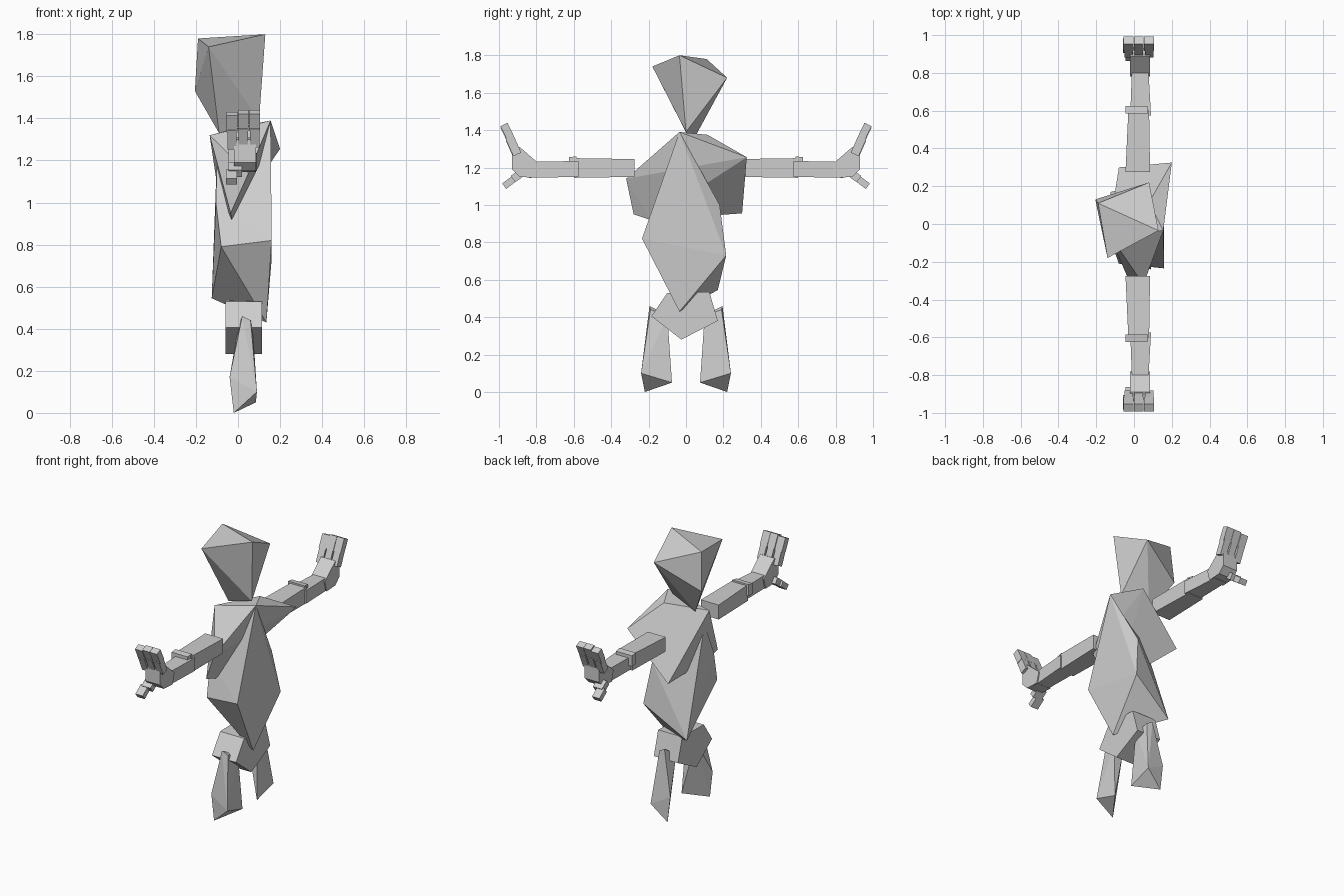
import bpy, bmesh, math
from mathutils import Vector

if "Cube" in bpy.data.objects:
    bpy.data.objects.remove(bpy.data.objects["Cube"])

mat = bpy.data.materials.new("plain grey")
mat.diffuse_color = (0.62, 0.62, 0.62, 1)
mat.use_nodes = True
mat.node_tree.nodes["Principled BSDF"].inputs["Base Color"].default_value = mat.diffuse_color


def hull(name, pts, side=1):
    """Faceted convex block around a few corner points; side=-1 mirrors in y."""
    bm = bmesh.new()
    for x, y, z in pts:
        bm.verts.new((x, y * side, z))
    res = bmesh.ops.convex_hull(bm, input=bm.verts[:])
    junk = [v for v in bm.verts if not v.link_faces]
    bmesh.ops.delete(bm, geom=junk, context='VERTS')
    bmesh.ops.dissolve_limit(bm, angle_limit=math.radians(1),
                             verts=bm.verts[:], edges=bm.edges[:])
    bmesh.ops.recalc_face_normals(bm, faces=bm.faces[:])
    me = bpy.data.meshes.new(name)
    bm.to_mesh(me)
    bm.free()
    me.materials.append(mat)
    ob = bpy.data.objects.new(name, me)
    bpy.context.collection.objects.link(ob)
    return ob


def prism(name, yz, x0, x1, side=1):
    """Side profile pushed across x."""
    return hull(name, [(x, y, z) for y, z in yz for x in (x0, x1)], side)


def rod(name, a, b, t, x0, x1, side=1):
    """Box of thickness t running from a to b in the yz plane."""
    a, b = Vector(a), Vector(b)
    d = (b - a).normalized()
    n = Vector((-d.y, d.x)) * t / 2
    prism(name, [a + n, a - n, b - n, b + n], x0, x1, side)


def sleeve(name, ya, ra, yb, rb, side=1):
    """Tapered arm section; r = (x0, x1, z0, z1) at each end."""
    pts = [(x, y, z) for y, r in ((ya, ra), (yb, rb)) for x in r[:2] for z in r[2:]]
    hull(name, pts, side)


# head: wide faceted top narrowing to the neck
hull("head", [(.13, -.035, 1.80), (-.14, -.18, 1.74), (-.19, .11, 1.78),
              (.08, .22, 1.68), (-.205, .13, 1.53), (.10, .0, 1.39),
              (-.09, .03, 1.33)])

# torso: long diamond block
hull("torso", [(.155, -.035, 1.39), (.135, -.035, .43), (.16, -.235, .82),
               (.16, .215, .73), (.12, .18, 1.0), (-.08, -.21, .79),
               (-.125, .17, .545), (-.10, -.05, 1.22), (-.105, -.14, 1.0)])

# chest: skewed block across the shoulders
hull("chest", [(.155, -.035, 1.39), (.20, .325, 1.255), (.08, .115, 1.375),
               (-.135, -.05, 1.32), (.05, -.32, 1.14), (-.035, -.28, .95),
               (-.03, -.19, .92), (-.08, .30, .955)])

# hips: five-sided block across x
prism("hips", [(-.10, .53), (-.185, .405), (-.025, .28), (.17, .38), (.125, .535)],
      -.06, .115)

for s, tag in ((-1, "right"), (1, "left")):
    # leg
    hull(tag + "_leg", [(.02, .195, .46), (.07, .10, .41), (.0, .10, .40),
                        (-.04, .22, .17), (-.02, .22, .0), (.085, .075, .05),
                        (.09, .24, .10), (.06, .19, .44)], s)
    # arm sections
    sleeve(tag + "_upper_arm", .275, (-.045, .085, 1.15, 1.245),
           .60, (-.03, .08, 1.145, 1.25), s)
    sleeve(tag + "_elbow", .585, (-.045, .075, 1.185, 1.26),
           .625, (-.045, .07, 1.185, 1.255), s)
    sleeve(tag + "_forearm", .575, (-.02, .09, 1.15, 1.235),
           .84, (-.01, .075, 1.145, 1.23), s)
    # palm
    prism(tag + "_palm", [(.78, 1.215), (.80, 1.145), (.89, 1.15), (.93, 1.19),
                          (.93, 1.30), (.89, 1.31), (.865, 1.255)], -.02, .085, s)
    # three fingers, two joints each
    for i in range(3):
        x = -.055 + i * .054
        dz = -.008 * (i == 0)
        rod(f"{tag}_finger_{i}_base", (.902, 1.27 + dz), (.942, 1.36 + dz), .046,
            x + .004, x + .049, s)
        rod(f"{tag}_finger_{i}_tip", (.935, 1.35 + dz), (.973, 1.43 + dz), .042,
            x, x + .052, s)
    # thumb
    rod(tag + "_thumb_base", (.875, 1.175), (.925, 1.138), .042, -.045, .02, s)
    rod(tag + "_thumb_tip", (.915, 1.143), (.972, 1.10), .036, -.058, -.005, s)
